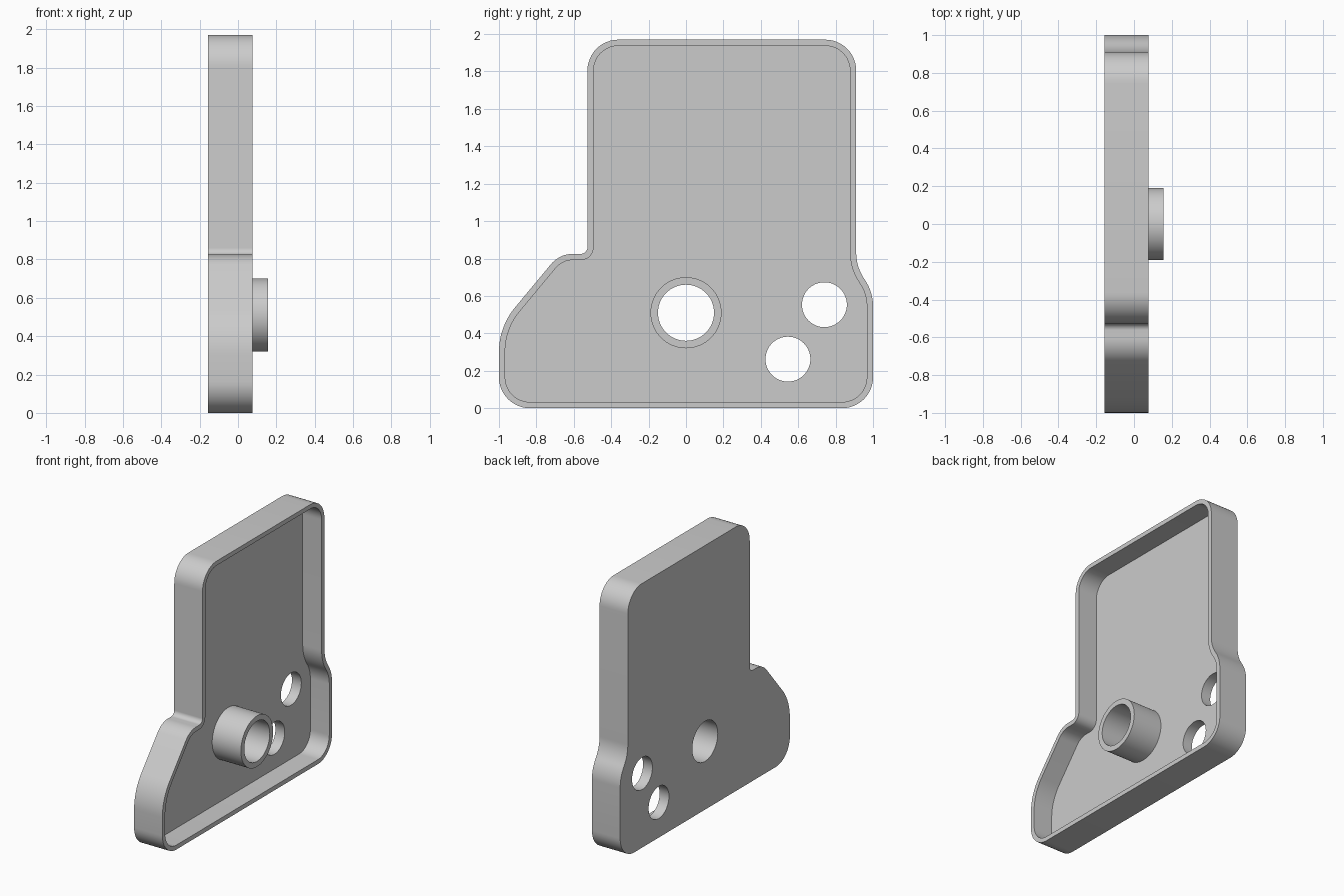
import bpy, bmesh, math
from mathutils import Vector

cube = bpy.data.objects.get("Cube")
if cube:
    bpy.data.objects.remove(cube)

BACK, FLOOR, RIM, BOSS = -0.157, -0.08, 0.076, 0.157   # levels along x
WALL = 0.033

# Outline corners in (y, z) with fillet radius, counter-clockwise
CORNERS = [
    (-1, 0, 0.165), (1, 0, 0.165), (1, 0.618, 0.25), (0.91, 0.758, 0.25),
    (0.91, 1.97, 0.165), (-0.527, 1.97, 0.165), (-0.527, 0.825, 0.035),
    (-0.676, 0.825, 0.154), (-1, 0.435, 0.37),
]


def outline(corners, inset, steps=12):
    """Filleted polygon, moved inwards by inset."""
    pts = []
    for i, (y, z, r) in enumerate(corners):
        p = Vector((y, z))
        a = (p - Vector(corners[i - 1][:2])).normalized()
        b = (Vector(corners[(i + 1) % len(corners)][:2]) - p).normalized()
        turn = math.atan2(a.x * b.y - a.y * b.x, a.dot(b))
        side = math.copysign(1, turn)
        start = p - a * r * math.tan(abs(turn) / 2)
        centre = start + Vector((-a.y, a.x)) * r * side
        out = math.atan2(-a.x, a.y)
        for k in range(steps + 1):
            t = out + turn * k / steps
            n = Vector((math.cos(t), math.sin(t)))
            pts.append(centre + n * (r * side - inset))
    return pts


def circle(y, z, r, n=64):
    return [Vector((y + r * math.cos(math.tau * k / n),
                    z + r * math.sin(math.tau * k / n))) for k in range(n)]


bm = bmesh.new()


def loop(points, x):
    verts = [bm.verts.new((x, p.x, p.y)) for p in points]
    for i, v in enumerate(verts):
        bm.edges.new((verts[i - 1], v))
    return verts


def bridge(a, b):
    for i in range(len(a)):
        bm.faces.new((a[i - 1], a[i], b[i], b[i - 1]))


def cap(*loops):
    """Flat face bounded by the first loop, with the others as holes."""
    edges = [bm.edges.get((lp[i - 1], lp[i])) for lp in loops for i in range(len(lp))]
    bmesh.ops.triangle_fill(bm, edges=edges, use_beauty=True, normal=(1, 0, 0))


# Tray wall
outer, inner = outline(CORNERS, 0), outline(CORNERS, WALL)
tray = [loop(outer, BACK), loop(outer, RIM), loop(inner, RIM), loop(inner, FLOOR)]

# Hollow boss
bore, sleeve = circle(0, 0.51, 0.15), circle(0, 0.51, 0.19)
boss = [loop(bore, BACK), loop(bore, BOSS), loop(sleeve, BOSS), loop(sleeve, FLOOR)]

# Two plain through holes
holes = [[loop(circle(y, z, 0.12), x) for x in (BACK, FLOOR)]
         for y, z in ((0.74, 0.553), (0.545, 0.262))]

for part in [tray, boss] + holes:
    for a, b in zip(part, part[1:]):
        bridge(a, b)

# Back face and tray floor
for end in (0, -1):
    cap(*[part[end] for part in [tray, boss] + holes])

bmesh.ops.recalc_face_normals(bm, faces=bm.faces)
mesh = bpy.data.meshes.new("cover_tray")
bm.to_mesh(mesh)
bm.free()
tray_obj = bpy.data.objects.new("cover_tray", mesh)
bpy.context.collection.objects.link(tray_obj)

# Plain grey
grey = bpy.data.materials.new("plain_grey")
grey.use_nodes = True
grey.diffuse_color = (0.6, 0.6, 0.6, 1)
grey.node_tree.nodes["Principled BSDF"].inputs["Base Color"].default_value = (0.6, 0.6, 0.6, 1)
mesh.materials.append(grey)

bpy.ops.object.select_all(action="DESELECT")
tray_obj.select_set(True)
bpy.context.view_layer.objects.active = tray_obj
bpy.ops.object.shade_smooth_by_angle(angle=math.radians(30))
